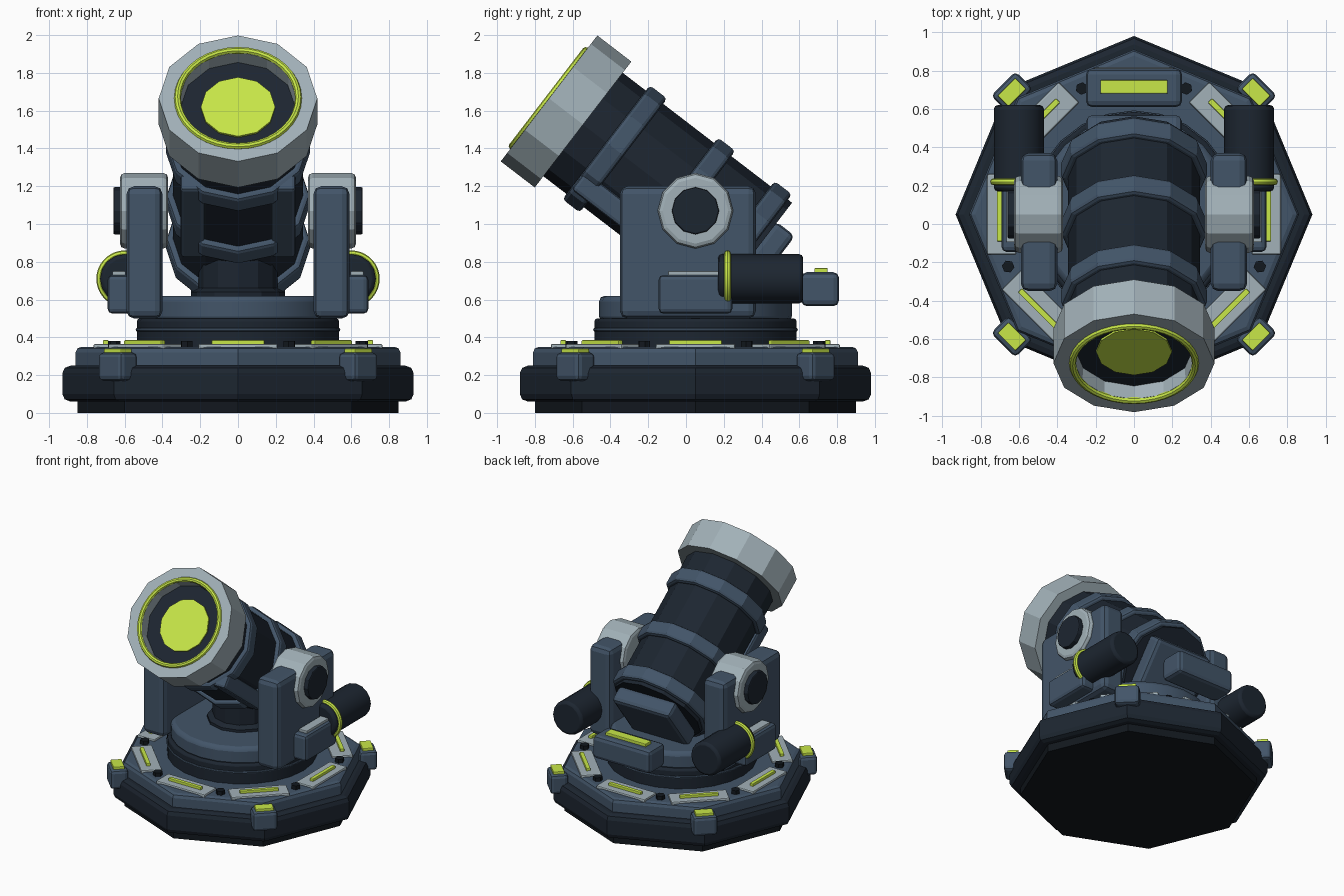
import bpy, bmesh, math
from mathutils import Matrix, Vector

if "Cube" in bpy.data.objects:
    bpy.data.objects.remove(bpy.data.objects["Cube"])

CY = 0.05                      # y of the turning axis
T = Matrix.Translation
R = lambda deg, ax: Matrix.Rotation(math.radians(deg), 4, ax)


def mat(name, c):
    m = bpy.data.materials.new(name)
    m.diffuse_color = (*c, 1)
    m.use_nodes = True
    m.node_tree.nodes["Principled BSDF"].inputs["Base Color"].default_value = m.diffuse_color
    return m


SLATE = mat("slate", (0.055, 0.09, 0.14))
DARK = mat("dark", (0.012, 0.019, 0.03))
BLACK = mat("black", (0.006, 0.009, 0.013))
LIGHT = mat("light", (0.36, 0.44, 0.48))
LIME = mat("lime", (0.58, 0.8, 0.065))


def finish(name, bm, m, M, bevel=0, smooth=False, seg=2):
    bmesh.ops.transform(bm, matrix=M, verts=bm.verts)
    bmesh.ops.recalc_face_normals(bm, faces=bm.faces)
    me = bpy.data.meshes.new(name)
    bm.to_mesh(me)
    bm.free()
    ob = bpy.data.objects.new(name, me)
    bpy.context.collection.objects.link(ob)
    me.materials.append(m)
    if bevel:
        b = ob.modifiers.new("bevel", "BEVEL")
        b.width, b.segments, b.limit_method = bevel, seg, 'ANGLE'
        b.angle_limit = math.radians(50)
    if smooth:
        bpy.context.view_layer.objects.active = ob
        ob.select_set(True)
        bpy.ops.object.shade_smooth_by_angle(angle=math.radians(35))
        ob.select_set(False)
    return ob


def box(name, size, m, M, bevel=0):
    bm = bmesh.new()
    bmesh.ops.create_cube(bm, size=1)
    bmesh.ops.scale(bm, vec=Vector(size), verts=bm.verts)
    return finish(name, bm, m, M, bevel)


def lathe(name, prof, n, m, M, bevel=0, closed=False, smooth=False):
    """Revolve (radius, height) points round local z; open profiles get end caps."""
    bm = bmesh.new()
    rings = [[bm.verts.new((r * math.sin(2 * math.pi * i / n), r * math.cos(2 * math.pi * i / n), z))
              for i in range(n)] for r, z in prof]
    pairs = list(zip(rings, rings[1:]))
    if closed:
        pairs.append((rings[-1], rings[0]))
    else:
        bm.faces.new(rings[0])
        bm.faces.new(rings[-1])
    for a, b in pairs:
        for i in range(n):
            j = (i + 1) % n
            bm.faces.new((a[i], a[j], b[j], b[i]))
    return finish(name, bm, m, M, bevel, smooth)


def cyl(name, r, z0, z1, n, m, M, bevel=0, smooth=False):
    return lathe(name, [(r, z0), (r, z1)], n, m, M, bevel, smooth=smooth)


def torus(name, R0, r, m, M, n=36):
    prof = [(R0 + r * math.cos(k * math.pi / 4), r * math.sin(k * math.pi / 4)) for k in range(8)]
    return lathe(name, prof, n, m, M, closed=True, smooth=True)


C = T((0, CY, 0))

# Octagonal base
cyl("base_foot", 0.85, 0, 0.1, 8, BLACK, C)
cyl("base_skirt", 0.93, 0.06, 0.25, 8, DARK, C, 0.04)
cyl("base_deck", 0.86, 0.2, 0.35, 8, SLATE, C, 0.03)
for k in range(8):
    A = C @ R(45 * k, 'Z')
    box("deck_plate", (0.15, 0.42, 0.03), LIGHT, A @ T((0.69, 0, 0.35)), 0.008)
    box("deck_light", (0.03, 0.28, 0.03), LIME, A @ T((0.7, 0, 0.37)), 0.005)
    cyl("deck_bolt", 0.033, 0.33, 0.38, 6, BLACK, A @ R(22.5, 'Z') @ T((0.71, 0, 0)))
for k in range(4):
    A = C @ R(45 + 90 * k, 'Z')
    box("corner_block", (0.13, 0.18, 0.15), SLATE, A @ T((0.9, 0, 0.245)), 0.025)
    box("corner_light", (0.08, 0.13, 0.03), LIME, A @ T((0.9, 0, 0.325)), 0.005)

# Turntable and pedestal
cyl("turntable_ring", 0.535, 0.33, 0.5, 24, DARK, C, 0.015, True)
torus("turntable_trim", 0.532, 0.01, SLATE, C @ T((0, 0, 0.44)), 24)
cyl("turntable_top", 0.51, 0.48, 0.62, 24, SLATE, C, 0.03, True)
lathe("pedestal", [(0.25, 0.61), (0.25, 0.64), (0.21, 0.66), (0.21, 0.9)], 12, DARK, C)

# Yoke arms, trunnions, side boxes and canisters
for s in (-1, 1):
    box("yoke_arm", (0.19, 0.72, 0.7), SLATE, T((s * 0.495, 0.01, 0.85)), 0.04)
    H = T((0, CY, 1.07)) @ R(90 * s, 'Y')
    cyl("trunnion_hub", 0.2, 0.37, 0.625, 12, LIGHT, H, 0.025)
    cyl("trunnion_cap", 0.125, 0.6, 0.66, 12, DARK, H, 0.008)
    box("side_box", (0.14, 0.39, 0.205), SLATE, T((s * 0.62, CY, 0.628)), 0.025)
    box("side_box_plate", (0.07, 0.27, 0.03), LIGHT, T((s * 0.63, 0.04, 0.735)), 0.005)
    K = T((s * 0.6, 0, 0.71)) @ R(-90, 'X')
    cyl("canister", 0.13, 0.17, 0.62, 16, DARK, K, 0.02, True)
    torus("canister_ring", 0.132, 0.018, LIME, K @ T((0, 0, 0.22)))

# Rear block
box("rear_block", (0.5, 0.2, 0.18), SLATE, T((0, 0.71, 0.655)), 0.03)
box("rear_light", (0.35, 0.07, 0.04), LIME, T((0, 0.715, 0.747)), 0.005)

# Barrel: local z runs to the muzzle, local y is up across the barrel
B = T((0, CY, 1.07)) @ R(52.5, 'X')
cyl("barrel", 0.345, -0.38, 0.8, 12, DARK, B)
for z in (-0.295, 0.083, 0.538):
    cyl("barrel_band", 0.38, z - 0.058, z + 0.058, 12, SLATE, B, 0.02)
for s in (-1, 1):
    box("barrel_rail", (0.13, 0.12, 0.6), SLATE, B @ T((s * 0.24, -0.25, 0.29)), 0.02)
box("breech_block", (0.5, 0.43, 0.13), SLATE, B @ T((0, 0, -0.435)), 0.03)

# Muzzle collar with recessed glowing bore
lathe("muzzle_collar", [(0.42, 0.75), (0.42, 0.977), (0.31, 0.977), (0.305, 0.85), (0.305, 0.75)],
      12, LIGHT, B, closed=True)
torus("muzzle_ring", 0.32, 0.018, LIME, B @ T((0, 0, 0.978)))
cyl("bore_disc", 0.305, 0.79, 0.893, 12, DARK, B)
cyl("bore_light", 0.197, 0.88, 0.905, 12, LIME, B)
